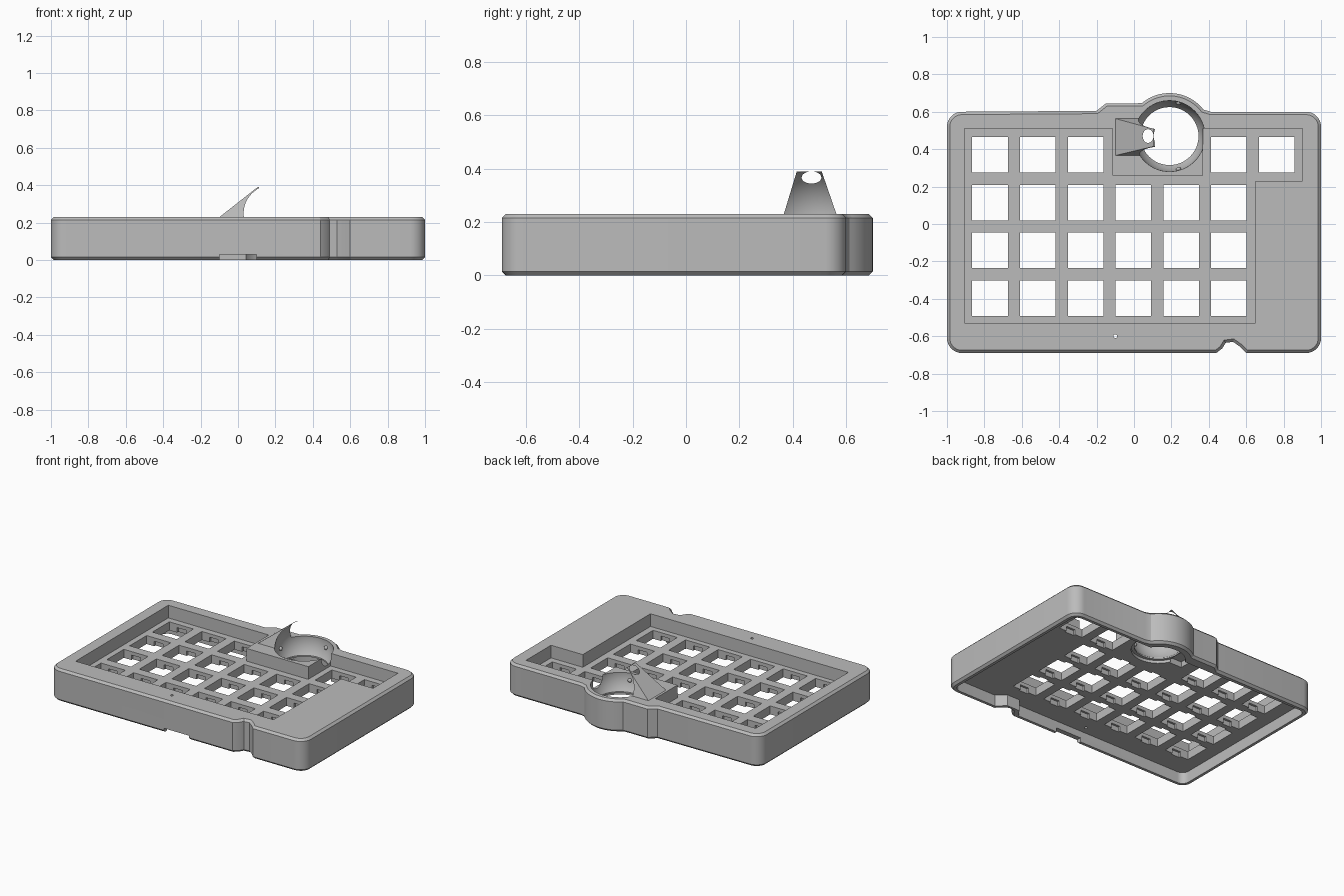
import bpy, bmesh
from math import sin, cos, radians, pi
from mathutils import Matrix, Vector

cube = bpy.data.objects.get("Cube")
if cube:
    bpy.data.objects.remove(cube, do_unlink=True)

grey = bpy.data.materials.new("plain grey")
grey.use_nodes = True
grey.diffuse_color = (0.5, 0.5, 0.5, 1)
grey.node_tree.nodes["Principled BSDF"].inputs["Base Color"].default_value = (0.5, 0.5, 0.5, 1)

BALL = Vector((0.19, 0.47, 0.22))
BALL_R = 0.19
TOP, PLATE_TOP, PLATE_LOW = 0.23, 0.14, 0.08


def make(name, bm):
    bmesh.ops.recalc_face_normals(bm, faces=bm.faces)
    mesh = bpy.data.meshes.new(name)
    bm.to_mesh(mesh)
    bm.free()
    mesh.materials.append(grey)
    obj = bpy.data.objects.new(name, mesh)
    bpy.context.collection.objects.link(obj)
    return obj


def arc(cx, cy, r, start, end, n=8):
    angles = [radians(start + (end - start) * i / n) for i in range(n + 1)]
    return [(cx + r * cos(a), cy + r * sin(a)) for a in angles]


def prism(name, points, z0, z1, bevel=0):
    bm = bmesh.new()
    face = bm.faces.new([bm.verts.new((x, y, z0)) for x, y in points])
    grown = bmesh.ops.extrude_face_region(bm, geom=[face])["geom"]
    bmesh.ops.translate(bm, vec=(0, 0, z1 - z0),
                        verts=[v for v in grown if isinstance(v, bmesh.types.BMVert)])
    if bevel:
        rims = [e for e in bm.edges if abs(e.verts[0].co.z - e.verts[1].co.z) < 1e-5]
        bmesh.ops.bevel(bm, geom=rims, offset=bevel, segments=1, affect='EDGES')
    return make(name, bm)


def boxes(name, centres, size, z0, z1):
    bm = bmesh.new()
    for x, y in centres:
        bmesh.ops.create_cube(bm, size=1, matrix=Matrix.Translation((x, y, (z0 + z1) / 2))
                              @ Matrix.Diagonal((size[0], size[1], z1 - z0, 1)))
    return make(name, bm)


def ball(name, centre, r, u=64, v=32):
    bm = bmesh.new()
    bmesh.ops.create_uvsphere(bm, u_segments=u, v_segments=v, radius=r,
                              matrix=Matrix.Translation(centre))
    return make(name, bm)


def cut(target, cutter):
    cutter.hide_render = True
    mod = target.modifiers.new("cut", 'BOOLEAN')
    mod.operation, mod.solver, mod.object = 'DIFFERENCE', 'EXACT', cutter
    bpy.context.view_layer.objects.active = target
    bpy.ops.object.modifier_apply(modifier=mod.name)
    bpy.data.objects.remove(cutter, do_unlink=True)


# Case outline, anticlockwise, with cable groove and ball housing bulge
R = 0.08
outline = (arc(-1 + R, -0.69 + R, R, 180, 270)
           + [(0.44, -0.69), (0.472, -0.665), (0.49, -0.635), (0.53, -0.63), (0.565, -0.655), (0.6, -0.69)]
           + arc(1 - R, -0.69 + R, R, 270, 360) + arc(1 - R, 0.6 - R, R, 0, 90)
           + [(0.41, 0.6)] + arc(BALL.x, BALL.y, 0.23, 38, 130, 20)
           + [(0, 0.645), (-0.15, 0.645), (-0.2, 0.605)]
           + arc(-1 + R, 0.6 - R, R, 90, 180))
case = prism("case", outline, 0, TOP, 0.015)

# Key well in the top, going round the ball housing
well = [(-0.905, -0.53), (0.65, -0.53), (0.65, 0.23), (0.9, 0.23), (0.9, 0.51),
        (0.37, 0.51), (0.37, 0.26), (-0.115, 0.26), (-0.115, 0.51), (-0.905, 0.51)]
cut(case, prism("well_cutter", well, PLATE_TOP, 0.4))

# Hollow underside, leaving a thin rim
r = 0.05
hollow = (arc(-0.965 + r, -0.655 + r, r, 180, 270)
          + [(0.42, -0.655), (0.46, -0.6), (0.56, -0.6), (0.62, -0.655)]
          + arc(0.965 - r, -0.655 + r, r, 270, 360)
          + arc(0.965 - r, 0.565 - r, r, 0, 90) + arc(-0.965 + r, 0.565 - r, r, 90, 180))
cut(case, prism("hollow_cutter", hollow, -0.1, PLATE_LOW))

# Switch openings and their clip notches
PITCH = 0.2555
keys = [(-0.77 + PITCH * c, 0.37 - PITCH * row) for row in range(4) for c in range(7)
        if (row == 0 and c not in (3, 4)) or (row > 0 and c < 6)]
cut(case, boxes("switch_cutter", keys, (0.19, 0.19), 0.02, 0.2))
cut(case, boxes("notch_cutter", keys, (0.07, 0.22), 0.03, 0.115))

# Ball socket, its open bottom and the sensor pocket beside it
cut(case, ball("socket_cutter", BALL, BALL_R))
cut(case, prism("socket_hole_cutter", arc(BALL.x, BALL.y, 0.155, 0, 352.5, 47), -0.1, 0.16))
cut(case, prism("socket_bore_cutter", arc(BALL.x, BALL.y, 0.175, 0, 352.5, 47), -0.1, 0.1))
cut(case, boxes("sensor_cutter", [(-0.02, 0.46)], (0.1, 0.14), 0.02, 0.12))

# Port slot in the front rim and the reset pinhole
cut(case, boxes("port_cutter", [(0, -0.68)], (0.2, 0.1), -0.1, 0.03))
cut(case, prism("pinhole_cutter", arc(-0.1, -0.6, 0.01, 0, 330, 11), -0.1, 0.4))

# Curved sensor fin leaning over the ball
bm = bmesh.new()
lower = [(-0.105, 0.365), (0.11, 0.365), (0.11, 0.565), (-0.105, 0.565)]
upper = [(0.105, 0.415), (0.112, 0.415), (0.112, 0.508), (0.105, 0.508)]
shape = [bm.verts.new((x, y, 0.225)) for x, y in lower]
shape += [bm.verts.new((x, y, 0.39)) for x, y in upper]
bmesh.ops.convex_hull(bm, input=shape)
fin = make("sensor_fin", bm)
cut(fin, ball("fin_cutter", BALL, BALL_R))

# Three small bearings inside the socket
bearings = []
for i, angle in enumerate((75, -75, 180)):
    a, tilt = radians(angle), radians(-12)
    spot = BALL + BALL_R * Vector((cos(a) * cos(tilt), sin(a) * cos(tilt), sin(tilt)))
    bearings.append(ball(f"bearing_{i + 1}", spot, 0.014, 16, 8))

# Smooth the curves and keep the edges crisp
for obj in bpy.context.scene.objects:
    obj.select_set(obj in [case, fin] + bearings)
bpy.context.view_layer.objects.active = case
bpy.ops.object.shade_smooth_by_angle(angle=radians(25))
